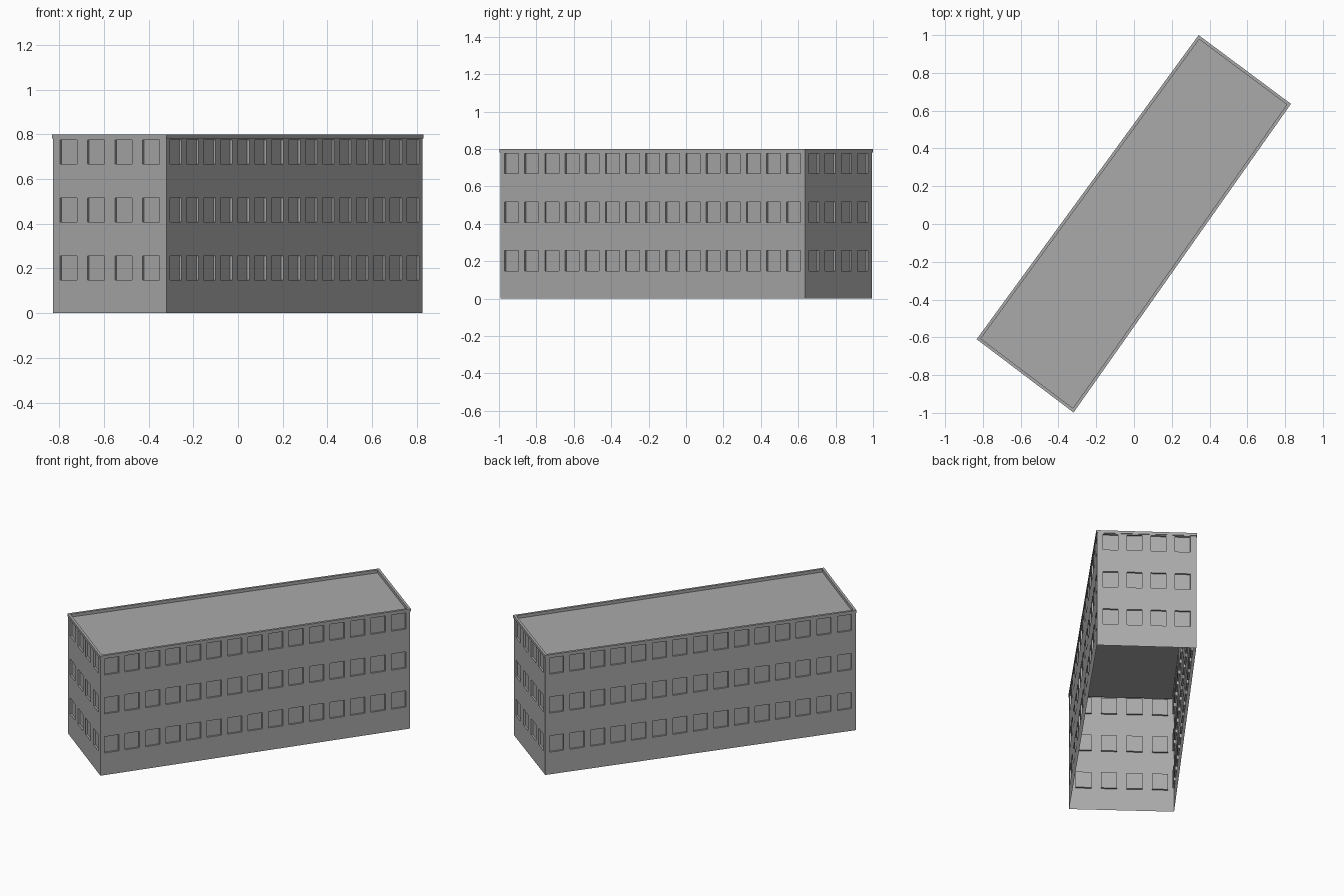
import bpy
import bmesh
from mathutils import Vector

cube = bpy.data.objects.get("Cube")
if cube:
    bpy.data.objects.remove(cube, do_unlink=True)

# Overall plan: slightly tapering block, counter-clockwise from the front left end
CORNERS = [Vector(c) for c in ((-0.833, -0.61), (-0.32, -0.998), (0.831, 0.636), (0.342, 1.0))]
EAVES, TOP, ROOF = 0.782, 0.8, 0.78
OVERHANG, RIM, RECESS = 0.004, 0.016, 0.012
SILL, STOREY, WINDOW_HEIGHT, STOREYS = 0.148, 0.26, 0.108, 3

grey = bpy.data.materials.new("grey concrete")
grey.use_nodes = True
grey.diffuse_color = (0.4, 0.4, 0.4, 1)
grey.node_tree.nodes["Principled BSDF"].inputs["Base Color"].default_value = (0.4, 0.4, 0.4, 1)


def outward(p, q):
    d = (q - p).normalized()
    return Vector((d.y, -d.x))


def inset_plan(points, amount):
    """Move every side of the plan inwards by the amount."""
    result = []
    for i, p in enumerate(points):
        a = outward(points[i - 1], p)
        b = outward(p, points[(i + 1) % len(points)])
        result.append(p - (a + b) * amount / (1 + a.dot(b)))
    return result


def finish(bm, name):
    mesh = bpy.data.meshes.new(name)
    bm.to_mesh(mesh)
    bm.free()
    mesh.materials.append(grey)
    obj = bpy.data.objects.new(name, mesh)
    bpy.context.collection.objects.link(obj)


def wall(name, p, q, count, margin, width):
    """Wall grid whose window cells are pushed inwards."""
    period = (1 - 2 * margin - width) / (count - 1)
    us, zs = [0], [0]
    for i in range(count):
        us += [margin + i * period, margin + i * period + width]
    for i in range(STOREYS):
        zs += [SILL + i * STOREY, SILL + i * STOREY + WINDOW_HEIGHT]
    us.append(1)
    zs.append(EAVES)
    bm = bmesh.new()
    grid = [[bm.verts.new((*p.lerp(q, u), z)) for u in us] for z in zs]
    windows = []
    for r in range(len(zs) - 1):
        for c in range(len(us) - 1):
            face = bm.faces.new((grid[r][c], grid[r][c + 1], grid[r + 1][c + 1], grid[r + 1][c]))
            if r % 2 and c % 2:
                windows.append(face)
    pushed = bmesh.ops.extrude_face_region(bm, geom=windows)["geom"]
    bmesh.ops.delete(bm, geom=[f for f in windows if f.is_valid], context="FACES_ONLY")
    inward = -outward(p, q) * RECESS
    bmesh.ops.translate(bm, verts=[v for v in pushed if isinstance(v, bmesh.types.BMVert)],
                        vec=(inward.x, inward.y, 0))
    finish(bm, name)


# Four walls with three rows of recessed windows, open underneath
plan = inset_plan(CORNERS, OVERHANG)
names = ("front_end_wall", "right_long_wall", "back_end_wall", "left_long_wall")
for i, name in enumerate(names):
    layout = (15, 0.0136, 0.046) if i % 2 else (4, 0.06, 0.152)
    wall(name, plan[i], plan[(i + 1) % 4], *layout)

# Overhanging parapet rim: underside, outer face, top and inner face
bm = bmesh.new()
profile = ((OVERHANG, EAVES), (0, EAVES), (0, TOP), (RIM, TOP), (RIM, ROOF))
rings = [[bm.verts.new((*c, z)) for c in inset_plan(CORNERS, d)] for d, z in profile]
for low, high in zip(rings, rings[1:]):
    for i in range(4):
        j = (i + 1) % 4
        bm.faces.new((low[i], low[j], high[j], high[i]))
finish(bm, "parapet_rim")

# Flat roof set down inside the rim
bm = bmesh.new()
bm.faces.new([bm.verts.new((*c, ROOF)) for c in inset_plan(CORNERS, RIM)])
finish(bm, "flat_roof")
